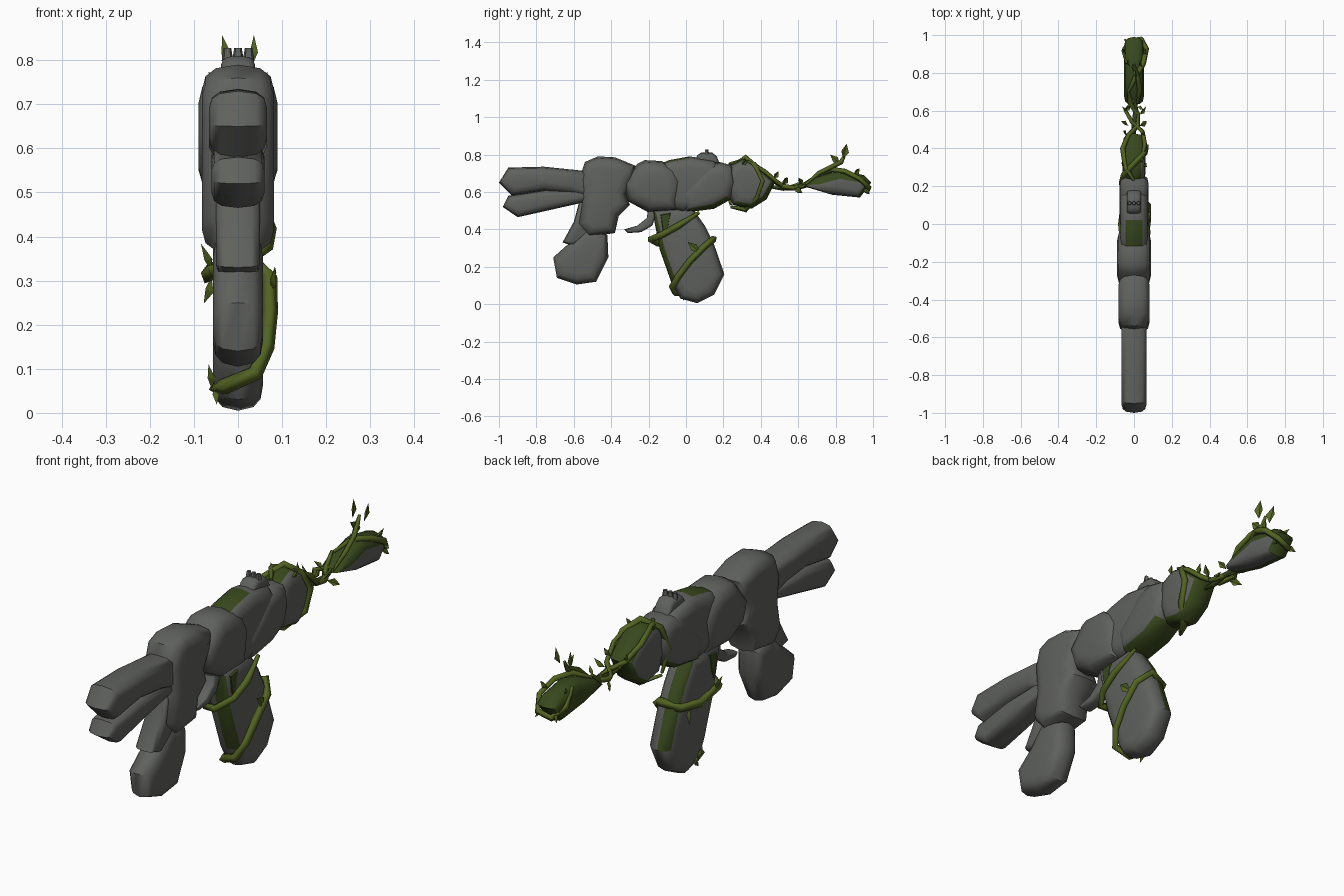
import bpy, bmesh, math
from mathutils import Vector

default = bpy.data.objects.get("Cube")
if default:
    bpy.data.objects.remove(default, do_unlink=True)


def make_material(name, colour):
    mat = bpy.data.materials.new(name)
    mat.use_nodes = True
    mat.diffuse_color = (*colour, 1)
    mat.node_tree.nodes["Principled BSDF"].inputs["Base Color"].default_value = (*colour, 1)
    return mat


STONE = make_material("grey stone", (0.115, 0.12, 0.11))
MOSS = make_material("dark moss", (0.04, 0.065, 0.012))
VINE = make_material("vine green", (0.085, 0.125, 0.016))


def link(name, mesh, materials, smooth_angle=None):
    for mat in materials:
        mesh.materials.append(mat)
    if smooth_angle:
        for poly in mesh.polygons:
            poly.use_smooth = True
        mesh.set_sharp_from_angle(angle=math.radians(smooth_angle))
    obj = bpy.data.objects.new(name, mesh)
    bpy.context.collection.objects.link(obj)
    return obj


def inward(points):
    """Unit direction into the outline at each of its points."""
    area = sum(a[0] * b[1] - b[0] * a[1] for a, b in zip(points, points[1:] + points[:1]))
    turn = 1 if area > 0 else -1
    result = []
    for i, p in enumerate(points):
        before, here = Vector(points[i - 1]), Vector(p)
        after = Vector(points[(i + 1) % len(points)])
        along = (here - before).normalized() + (after - here).normalized()
        result.append(Vector((-along.y, along.x)).normalized() * turn)
    return result


# Share of the half width and share of the inset, from the middle to a flank
STEPS = [(0, 0), (.62, .14), (.9, .45), (1, 1)]


def rock(name, outline, width, inset, mossy=None):
    """Rounded boulder: side outline, stepped inward towards both flanks."""
    bm = bmesh.new()
    dirs = inward(outline)
    rings = []
    for x, t in [(-x, t) for x, t in STEPS[:0:-1]] + STEPS:
        rings.append([bm.verts.new((x * width, p[0] + d.x * t * inset, p[1] + d.y * t * inset))
                      for p, d in zip(outline, dirs)])
    for low, high in zip(rings, rings[1:]):
        for i in range(len(outline)):
            bm.faces.new((low[i - 1], low[i], high[i], high[i - 1]))
    bm.faces.new(rings[0])
    bm.faces.new(rings[-1])
    bmesh.ops.recalc_face_normals(bm, faces=bm.faces[:])
    if mossy:
        for f in bm.faces:
            f.material_index = int(mossy(f.calc_center_median(), f.normal))
    mesh = bpy.data.meshes.new(name)
    bm.to_mesh(mesh)
    bm.free()
    return link(name, mesh, [STONE, MOSS], 42)


def vine(name, points, radius=0.014, mat=VINE):
    """Four-sided strand through the points, tapering at its ends."""
    curve = bpy.data.curves.new(name, 'CURVE')
    curve.dimensions = '3D'
    curve.bevel_depth = radius
    curve.bevel_resolution = 0
    curve.use_fill_caps = True
    spline = curve.splines.new('POLY')
    spline.points.add(len(points) - 1)
    for i, (p, co) in enumerate(zip(spline.points, points)):
        p.co = (*co, 1)
        p.radius = 0.5 if i in (0, len(points) - 1) else 1
    temp = bpy.data.objects.new(name, curve)
    mesh = bpy.data.meshes.new_from_object(temp)
    bpy.data.objects.remove(temp)
    mesh.name = name
    mesh.materials.clear()
    return link(name, mesh, [mat])


def leaf(base, direction, length=0.07, side=(1, 0.3, 0)):
    """Folded diamond leaf with a thin back."""
    base, d = Vector(base), Vector(direction).normalized()
    s = d.cross(Vector(side)).normalized()
    up = s.cross(d)
    bm = bmesh.new()
    mid = base + d * length * 0.45
    pts = [base, mid + s * length * 0.27 + up * 0.008, base + d * length,
           mid - s * length * 0.27 + up * 0.008]
    top = [bm.verts.new(p) for p in pts]
    low = bm.verts.new(mid - up * 0.006)
    for a, b in zip(top, top[1:] + top[:1]):
        bm.faces.new((a, b, low))
    bm.faces.new((top[2], top[1], top[0]))
    bm.faces.new((top[0], top[3], top[2]))
    bmesh.ops.recalc_face_normals(bm, faces=bm.faces[:])
    mesh = bpy.data.meshes.new("leaf")
    bm.to_mesh(mesh)
    bm.free()
    link("leaf", mesh, [VINE])


# Barrel stones
rock("upper_barrel", [(-1, .65), (-.95, .73), (-.76, .735), (-.52, .71), (-.52, .57),
                      (-.62, .59), (-.76, .605), (-.93, .58)], .066, .045)
rock("lower_barrel", [(-.98, .52), (-.95, .58), (-.76, .61), (-.52, .61),
                      (-.52, .55), (-.72, .505), (-.9, .465)], .06, .035)

# Front body, its strut and the hanging foregrip
rock("front_arch", [(-.57, .67), (-.54, .76), (-.47, .79), (-.38, .785), (-.27, .74),
                    (-.28, .66), (-.32, .59), (-.3, .53), (-.36, .47), (-.38, .38),
                    (-.52, .36), (-.58, .43), (-.56, .55)], .082, .06)
rock("front_strut", [(-.57, .55), (-.6, .44), (-.66, .33), (-.6, .31), (-.51, .37),
                     (-.5, .53)], .05, .025)
rock("foregrip", [(-.54, .41), (-.42, .37), (-.415, .25), (-.48, .12), (-.585, .105),
                  (-.69, .14), (-.71, .25), (-.62, .33)], .057, .06)

# Middle and rear body stones
rock("middle_stone", [(-.34, .65), (-.26, .75), (-.22, .77), (-.13, .765), (-.06, .73),
                      (-.02, .66), (-.05, .5), (-.2, .49), (-.31, .55)], .09, .07)
rock("top_stone", [(-.16, .74), (-.09, .77), (.02, .79), (.15, .77), (.2, .7),
                   (.12, .53), (-.02, .49), (-.14, .53)], .072, .06,
     lambda c, n: n.z > .85 and c.y < -.02)
rock("rear_stone", [(-.04, .6), (.04, .68), (.1, .74), (.18, .76), (.25, .74),
                    (.27, .65), (.24, .56), (.15, .51), (0, .49)], .078, .06,
     lambda c, n: n.z < -.6)
rock("tail_stone", [(.23, .74), (.3, .775), (.37, .76), (.48, .66), (.43, .56),
                    (.35, .51), (.25, .53), (.21, .63)], .061, .06,
     lambda c, n: n.z < -.4 or n.y > .45 or (n.z > .25 and c.x < .03))

# Rear sight: a stub crowned by small teeth
rock("sight_base", [(.05, .77), (.06, .795), (.08, .81), (.14, .81), (.165, .79), (.18, .75)],
     .038, .02)
for x in (-.024, 0, .024):
    bpy.ops.mesh.primitive_cone_add(vertices=5, radius1=.014, radius2=.009, depth=.03,
                                    location=(x, .11, .813))
    tooth = bpy.context.object
    tooth.name = "sight_tooth"
    tooth.data.materials.append(STONE)

# Trigger and grip
rock("trigger", [(-.2, .52), (-.21, .46), (-.26, .42), (-.33, .4), (-.31, .38),
                 (-.24, .385), (-.18, .42), (-.15, .51)], .028, .01)
rock("grip", [(-.18, .5), (.03, .52), (.1, .42), (.15, .32), (.205, .16), (.15, .05),
              (.06, .005), (-.03, .03), (-.08, .12), (-.14, .29)], .057, .06,
     lambda c, n: (n.y < -.3 and c.x > 0 and c.z > .1)
     or (n.y > .3 and c.x < 0 and c.z > .2))
rock("grip_moss", [(-.14, .48), (-.08, .49), (-.09, .41), (-.11, .37), (-.13, .4)],
     .059, .008, lambda c, n: True)

# Stock stone, mostly overgrown
rock("stock", [(.63, .63), (.69, .68), (.82, .715), (.95, .69), (.99, .65), (.93, .57),
               (.78, .585)], .052, .045,
     lambda c, n: n.z > .1 or n.y > .5 or c.x < -.045 or (n.z < -.5 and c.x < 0))

# Vine spiralling round the grip
vine("grip_vine", [(.05, .07, .49), (.07, -.04, .42), (.062, -.12, .375), (.02, -.19, .345),
                   (-.055, -.15, .325), (-.068, 0, .31), (-.055, .12, .33), (.03, .15, .35),
                   (.072, .1, .31), (.073, .02, .23), (.065, -.04, .15), (.04, -.075, .09),
                   (-.03, -.06, .06), (-.058, .02, .055)], .018)

# Vines over the tail stone
vine("tail_ring", [(-.05, .24, .53), (-.068, .21, .64), (-.055, .26, .74), (0, .32, .785),
                   (.05, .37, .74), (.066, .41, .66), (.06, .38, .57), (0, .32, .505),
                   (-.05, .24, .52)], .015)
vine("tail_strand", [(0, .23, .75), (-.045, .3, .765), (-.06, .4, .72), (-.03, .47, .66),
                     (.02, .52, .63), (.02, .58, .62), (-.02, .64, .64), (-.03, .7, .69)])
vine("neck_strand", [(.04, .33, .765), (.058, .42, .71), (.045, .49, .65), (-.01, .54, .62),
                     (-.045, .6, .64), (0, .66, .64), (.03, .72, .68)], .012)
vine("neck_core", [(0, .43, .63), (0, .52, .62), (.01, .6, .625), (0, .68, .64)], .014, MOSS)

# Vines over the stock, with a sprig rising from the top
vine("stock_ring", [(-.03, .7, .68), (.01, .78, .72), (.05, .85, .71), (.066, .93, .67),
                    (.04, .98, .62), (-.02, .97, .6), (-.055, .92, .64), (-.04, .85, .7)])
vine("stock_sprig", [(.02, .64, .64), (.03, .71, .7), (.02, .78, .735), (0, .83, .76),
                     (0, .85, .8)], .013)

# Leaves
for x in (-.028, .028):
    leaf((x, .84, .78), (x * .3, .02, .08), .08)
leaf((0, .82, .75), (.1, -.6, .6), .07)
for side in (-1, 1):
    leaf((side * .03, .52, .64), (side * .5, .3, .5), .06)
    leaf((side * .03, .58, .62), (side * .4, .5, -.3), .06)
    leaf((side * .02, .62, .64), (side * .5, -.3, .6), .05)
    leaf((side * .04, .47, .67), (side * .2, .3, .5), .05)
    leaf((side * .045, .9, .69), (side * .2, .3, .4), .05)
    leaf((side * .03, .95, .62), (side * .3, .4, -.4), .05)
    leaf((side * .05, .3, .74), (side * .2, .3, .4), .045)
leaf((.075, .07, .28), (.1, -.7, .6), .08, (1, 0, 0))
leaf((-.06, -.12, .32), (-.3, -.2, .8), .07)
leaf((-.06, .06, .31), (-.2, .3, -.7), .07)
leaf((-.06, 0, .055), (-.1, -.3, .8), .06)
leaf((-.055, .01, .06), (.1, -.4, -.6), .05)
leaf((-.065, .22, .6), (-.1, -.7, -.1), .06)
